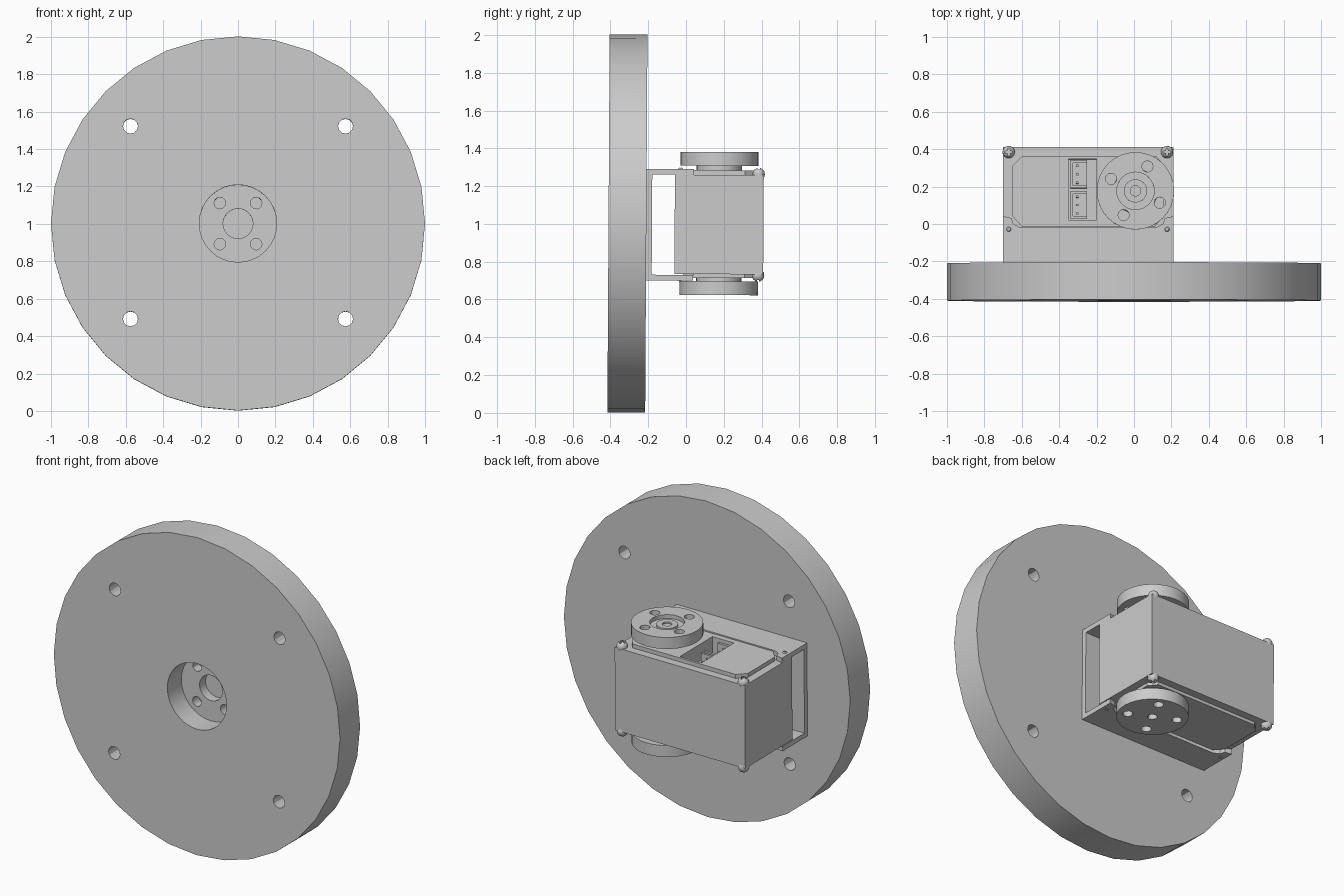
import bpy, bmesh
from math import sin, cos, pi, radians
from mathutils import Matrix, Vector

if "Cube" in bpy.data.objects:
    bpy.data.objects.remove(bpy.data.objects["Cube"], do_unlink=True)

GREY = (0.6, 0.6, 0.6, 1)
mat = bpy.data.materials.new("plain_grey")
mat.use_nodes = True
mat.diffuse_color = GREY
mat.node_tree.nodes["Principled BSDF"].inputs["Base Color"].default_value = GREY
parts = []


def finish(name, bm):
    bmesh.ops.recalc_face_normals(bm, faces=bm.faces)
    me = bpy.data.meshes.new(name)
    bm.to_mesh(me)
    bm.free()
    me.materials.append(mat)
    ob = bpy.data.objects.new(name, me)
    bpy.context.collection.objects.link(ob)
    parts.append(ob)
    return ob


def box(name, lo, hi):
    bm = bmesh.new()
    lo, hi = Vector(lo), Vector(hi)
    m = Matrix.Translation((lo + hi) / 2) @ Matrix.Diagonal((hi - lo).to_4d())
    bmesh.ops.create_cube(bm, size=1, matrix=m)
    return finish(name, bm)


def cyl(name, centre, r, depth, axis="Z", sides=32):
    bm = bmesh.new()
    m = Matrix.Translation(centre)
    if axis == "Y":
        m = m @ Matrix.Rotation(pi / 2, 4, "X")
    bmesh.ops.create_cone(bm, cap_ends=True, segments=sides, radius1=r,
                          radius2=r, depth=depth, matrix=m)
    return finish(name, bm)


def prism(name, pts, z0, z1):
    bm = bmesh.new()
    face = bm.faces.new([bm.verts.new((x, y, z0)) for x, y in pts])
    up = bmesh.ops.extrude_face_region(bm, geom=[face])["geom"]
    verts = [v for v in up if isinstance(v, bmesh.types.BMVert)]
    bmesh.ops.translate(bm, verts=verts, vec=(0, 0, z1 - z0))
    return finish(name, bm)


def cut(ob, cutters):
    bpy.context.view_layer.objects.active = ob
    for c in cutters:
        c.hide_render = True
        mod = ob.modifiers.new("cut", "BOOLEAN")
        mod.operation, mod.solver, mod.object = "DIFFERENCE", "EXACT", c
        bpy.ops.object.modifier_apply(modifier=mod.name)
    for c in cutters:
        parts.remove(c)
        bpy.data.objects.remove(c, do_unlink=True)


# Wheel disc with a hub recess, bolt holes and rim holes
disc = cyl("wheel_disc", (0, -0.31, 1), 1, 0.2, "Y")
holes = [cyl("c", (0, -0.41, 1), 0.207, 0.28, "Y"),
         cyl("c", (0, -0.31, 1), 0.08, 0.5, "Y", 24)]
for sx in (-1, 1):
    for sz in (-1, 1):
        holes.append(cyl("c", (sx * 0.097, -0.31, 1 + sz * 0.11), 0.031, 0.5, "Y", 12))
        holes.append(cyl("c", (sx * 0.575, -0.31, 1.005 + sz * 0.515), 0.04, 0.5, "Y", 12))
cut(disc, holes)

# U-shaped bracket
X0, X1 = -0.70, 0.21
box("bracket_plate", (X0, -0.21, 0.70), (X1, -0.18, 1.29))
flange = [(X0, -0.21), (X1, -0.21), (X1, 0.04), (0.165, 0.03), (0.155, 0),
          (0.12, -0.02), (-0.61, -0.02), (-0.645, 0), (-0.655, 0.03), (X0, 0.04)]
for side, z in (("top", 1.26), ("bottom", 0.70)):
    prism(side + "_flange", flange, z, z + 0.03)

# Motor body with raised panels and a connector pocket
body = box("motor_body", (X0, -0.06, 0.735), (X1, 0.41, 1.26))
panel = [(-0.60, -0.015), (0.11, -0.015), (0.16, 0.04), (0.16, 0.31),
         (0.12, 0.36), (-0.60, 0.36), (-0.65, 0.31), (-0.65, 0.04)]
top_panel = prism("top_panel", panel, 1.255, 1.285)
prism("bottom_panel", panel, 0.715, 0.74)
for ob in (body, top_panel):
    cut(ob, [box("c", (-0.35, 0.02, 1.18), (-0.20, 0.345, 1.4))])
for i, y in enumerate((0.025, 0.19)):
    block = box(f"connector_{i}", (-0.34, y, 1.17), (-0.25, y + 0.15, 1.265))
    cut(block, [box("c", (-0.325, y + 0.015, 1.2), (-0.24, y + 0.135, 1.4))])
    for k in range(3):
        py = y + 0.03 + k * 0.045
        box(f"pin_{i}_{k}", (-0.31, py - 0.006, 1.17), (-0.298, py + 0.006, 1.25))

# Turning horns above and below
HX, HY = 0.008, 0.175


def horn(name, z, outward, ringed):
    ob = cyl(name, (HX, HY, z), 0.207, 0.073)
    cutters = [cyl("c", (HX, HY, z), 0.028, 0.3, sides=12)]
    for k in range(4):
        a = radians(64 + 90 * k)
        cutters.append(cyl("c", (HX + 0.145 * cos(a), HY + 0.145 * sin(a), z),
                           0.03, 0.3, sides=12))
    if ringed:
        cutters.append(cyl("c", (HX, HY, z + outward * 0.037), 0.1, 0.05))
    cut(ob, cutters)
    cyl(name + "_neck", (HX, HY, z - outward * 0.055), 0.12, 0.05)


horn("top_horn", 1.345, 1, True)
horn("bottom_horn", 0.661, -1, False)
boss = cyl("horn_boss", (HX, HY, 1.355), 0.062, 0.03)
cut(boss, [cyl("c", (HX, HY, 1.38), 0.028, 0.04, sides=12)])


# Domed corner screws with crossed slots, and small flange screws
def screw(name, x, y, z, out, r):
    bm = bmesh.new()
    m = Matrix.Translation((x, y, z)) @ Matrix.Diagonal((1, 1, 1.05, 1))
    bmesh.ops.create_uvsphere(bm, u_segments=16, v_segments=8, radius=r, matrix=m)
    ob = finish(name, bm)
    tip = z + out * r
    s, d = r * 0.18, r * 0.65
    cut(ob, [box("c", (x - s, y - d, tip - s * 2), (x + s, y + d, tip + s * 2)),
             box("c", (x - d, y - s, tip - s * 2), (x + d, y + s, tip + s * 2))])


for side, z, out in (("top", 1.265, 1), ("bottom", 0.73, -1)):
    for end, x in (("right", -0.67), ("left", 0.177)):
        screw(f"{side}_{end}_corner_screw", x, 0.383, z, out, 0.033)
        screw(f"{side}_{end}_flange_screw", x, -0.03, z + out * 0.02, out, 0.014)

# Slight lean of the whole assembly, and smooth shading on round parts
pivot = Vector((0, 0, 1))
lean = (Matrix.Translation(pivot) @ Matrix.Rotation(-0.006, 4, "X")
        @ Matrix.Translation(-pivot))
bpy.ops.object.select_all(action="DESELECT")
for ob in parts:
    ob.data.transform(lean)
    ob.select_set(True)
bpy.context.view_layer.objects.active = disc
bpy.ops.object.shade_smooth_by_angle(angle=radians(30))
